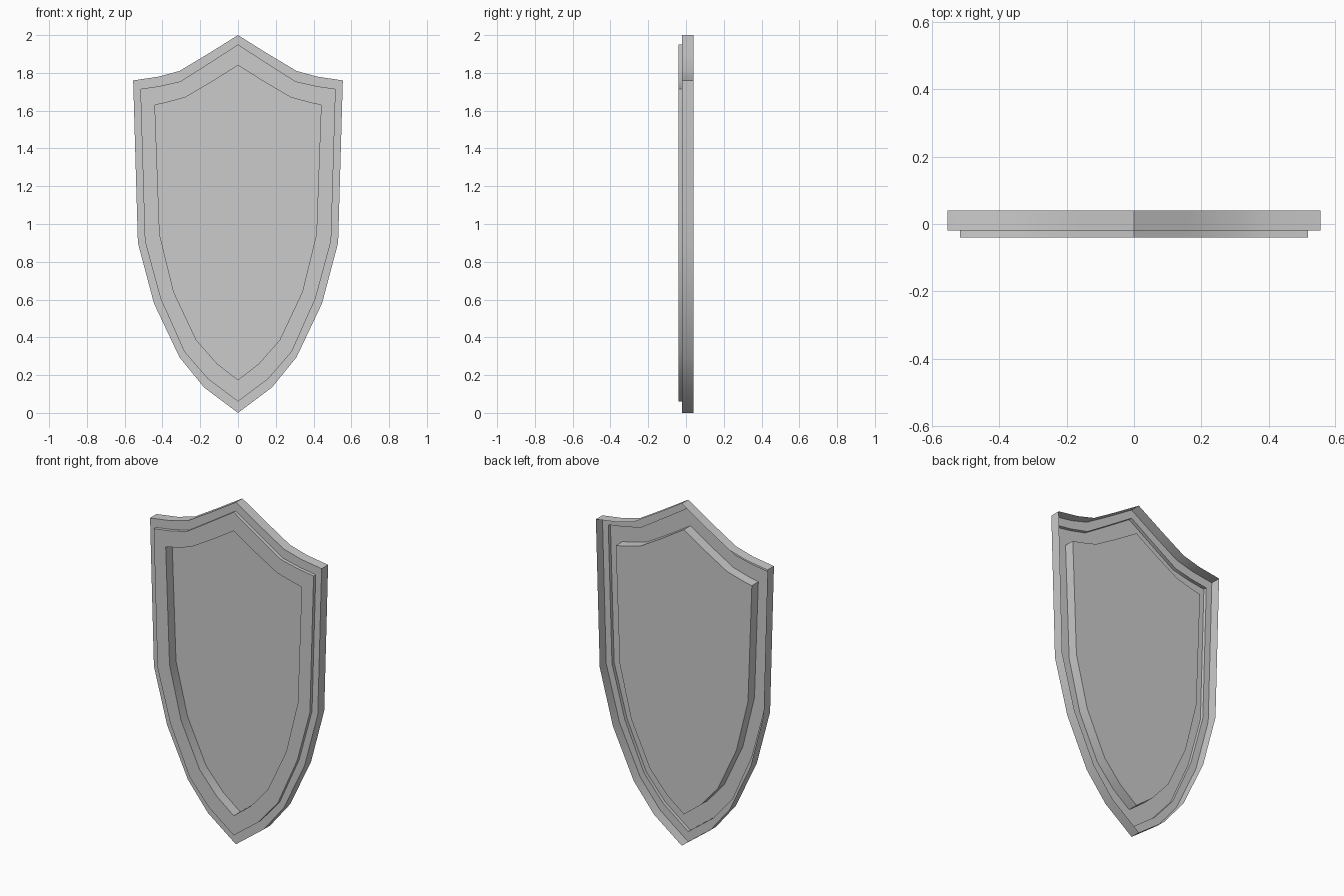
import bpy
import bmesh

if "Cube" in bpy.data.objects:
    bpy.data.objects.remove(bpy.data.objects["Cube"])

# Right-hand half outlines (x, z), top point to bottom point
OUTER = [(0, 2.0), (.16, 1.90), (.31, 1.81), (.42, 1.78), (.555, 1.76),
         (.53, .90), (.445, .58), (.31, .295), (.18, .135), (0, 0)]
MIDDLE = [(0, 1.95), (.155, 1.85), (.305, 1.755), (.415, 1.73), (.517, 1.715),
          (.493, .91), (.41, .605), (.285, .325), (.16, .18), (0, .06)]
INNER = [(0, 1.84), (.135, 1.755), (.28, 1.67), (.39, 1.64), (.44, 1.63),
         (.415, .945), (.34, .64), (.22, .385), (.11, .26), (0, .175)]

BACK_Y, RIM_Y, BAND_Y, PANEL_Y = .04, -.02, -.04, .02


def closed(half):
    """Mirror a half outline into a closed loop."""
    return half + [(-x, z) for x, z in half[-2:0:-1]]


def shell(name, steps, fill=False):
    """Join a series of (outline, y) loops into a thin stepped sheet."""
    bm = bmesh.new()
    loops = [[bm.verts.new((x, y, z)) for x, z in closed(half)]
             for half, y in steps]
    for a, b in zip(loops, loops[1:]):
        n = len(a)
        for i in range(n):
            j = (i + 1) % n
            bm.faces.new((a[i], a[j], b[j], b[i]))
    if fill:
        bm.faces.new(loops[-1])
    bm.normal_update()
    # Every part's last ring or cap faces the front
    bm.faces.ensure_lookup_table()
    if bm.faces[-1].normal.y > 0:
        bmesh.ops.reverse_faces(bm, faces=bm.faces[:])
    mesh = bpy.data.meshes.new(name)
    bm.to_mesh(mesh)
    bm.free()
    obj = bpy.data.objects.new(name, mesh)
    bpy.context.collection.objects.link(obj)
    bpy.context.view_layer.objects.active = obj
    obj.select_set(True)
    bpy.ops.object.shade_smooth_by_angle()
    obj.select_set(False)
    return obj


# Outer rim: side wall, open at the back, and narrow front edge
shell("outer_rim", [(OUTER, BACK_Y), (OUTER, RIM_Y), (MIDDLE, RIM_Y)])

# Raised band stepping forward from the rim
shell("raised_band", [(MIDDLE, RIM_Y), (MIDDLE, BAND_Y), (INNER, BAND_Y)])

# Centre panel sunk behind the band
shell("sunken_panel", [(INNER, BAND_Y), (INNER, PANEL_Y)], fill=True)
